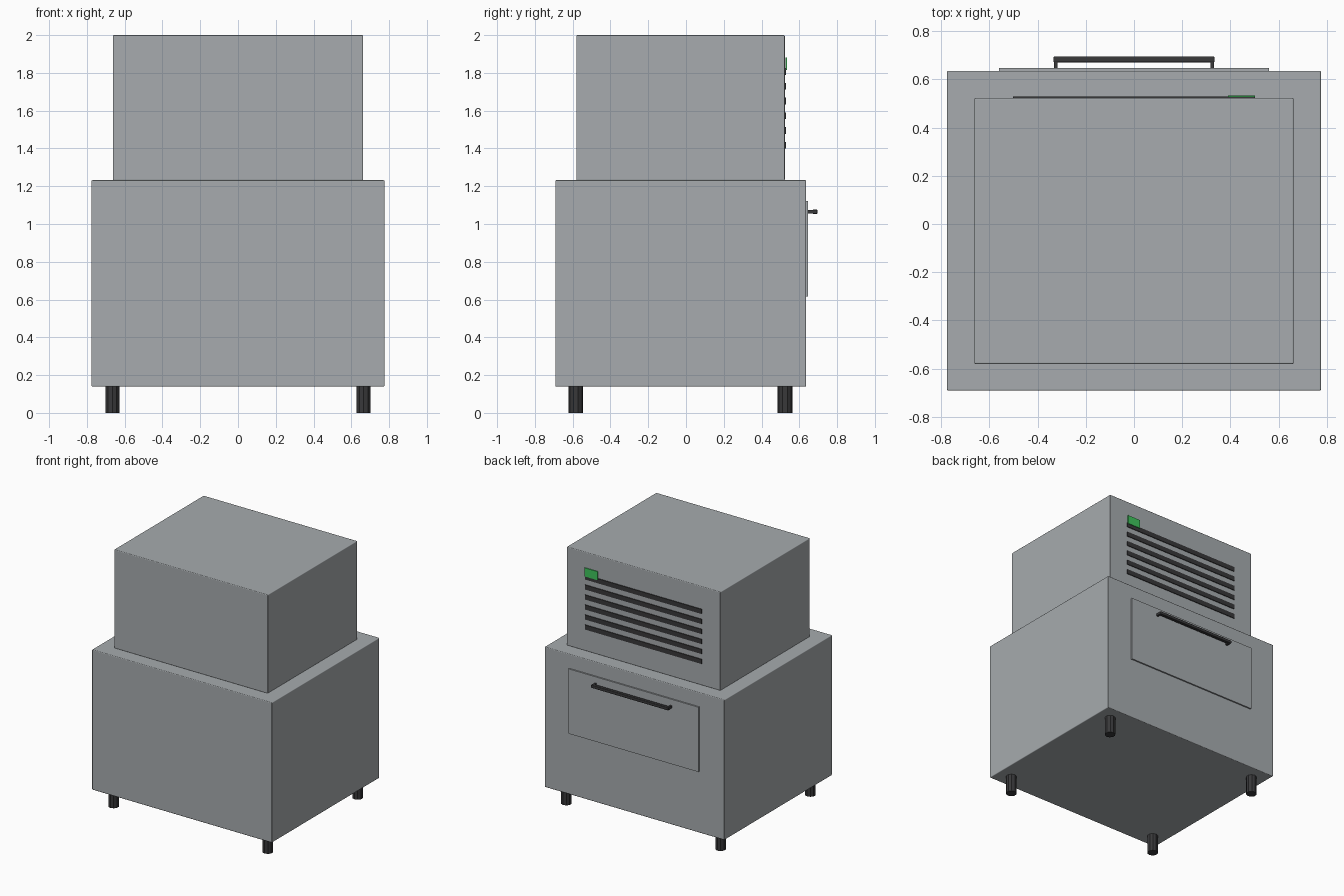
import bpy

if "Cube" in bpy.data.objects:
    bpy.data.objects.remove(bpy.data.objects["Cube"])

def material(name, color):
    m = bpy.data.materials.new(name)
    m.diffuse_color = color
    m.use_nodes = True
    m.node_tree.nodes["Principled BSDF"].inputs["Base Color"].default_value = m.diffuse_color
    return m

steel = material("steel", (0.385, 0.41, 0.425, 1))
dark = material("dark", (0.04, 0.04, 0.042, 1))
green = material("green", (0.05, 0.56, 0.11, 1))

def box(name, x, y, z, mat, bevel=0):
    """Box from (min, max) ranges on each axis, with optional soft edges."""
    r = (x, y, z)
    bpy.ops.mesh.primitive_cube_add(size=1, location=[(a + b) / 2 for a, b in r])
    o = bpy.context.object
    o.name = name
    o.scale = [b - a for a, b in r]
    bpy.ops.object.transform_apply(location=False, rotation=False, scale=True)
    o.data.materials.append(mat)
    if bevel:
        bpy.ops.object.shade_smooth()
        b = o.modifiers.new("bevel", 'BEVEL')
        b.width = bevel
        b.segments = 3
        b.harden_normals = True
    return o

def rod(name, loc, radius, depth, sides):
    bpy.ops.mesh.primitive_cylinder_add(vertices=sides, radius=radius, depth=depth,
                                        location=loc)
    o = bpy.context.object
    o.name = name
    o.data.materials.append(dark)
    return o

# Lower cabinet and upper housing
box("lower_cabinet", (-0.776, 0.776), (-0.692, 0.636), (0.139, 1.232), steel, 0.006)
box("upper_housing", (-0.663, 0.663), (-0.581, 0.523), (1.23, 2.0), steel, 0.006)

# Door panel
box("door_panel", (-0.56, 0.56), (0.625, 0.647), (0.617, 1.122), steel)

# Door handle: bar on two posts
box("handle_bar", (-0.334, 0.334), (0.671, 0.696), (1.053, 1.077), dark, 0.005)
for side in (-1, 1):
    cx = side * 0.325
    box("handle_post", (cx - 0.008, cx + 0.008), (0.64, 0.675), (1.056, 1.074), dark)

# Vent slats
for i in range(6):
    z = 1.417 + i * 0.078
    box("vent_slat", (-0.503, 0.503), (0.512, 0.529), (z - 0.018, z + 0.018), dark)

# Thin indicator panel standing just proud of the housing
box("indicator", (0.39, 0.502), (0.528, 0.534), (1.815, 1.882), green)

# Legs
for sx in (-1, 1):
    for sy in (-1, 1):
        rod("leg", (sx * 0.665, -0.0295 + sy * 0.5535, 0.0725), 0.039, 0.145, 10)
